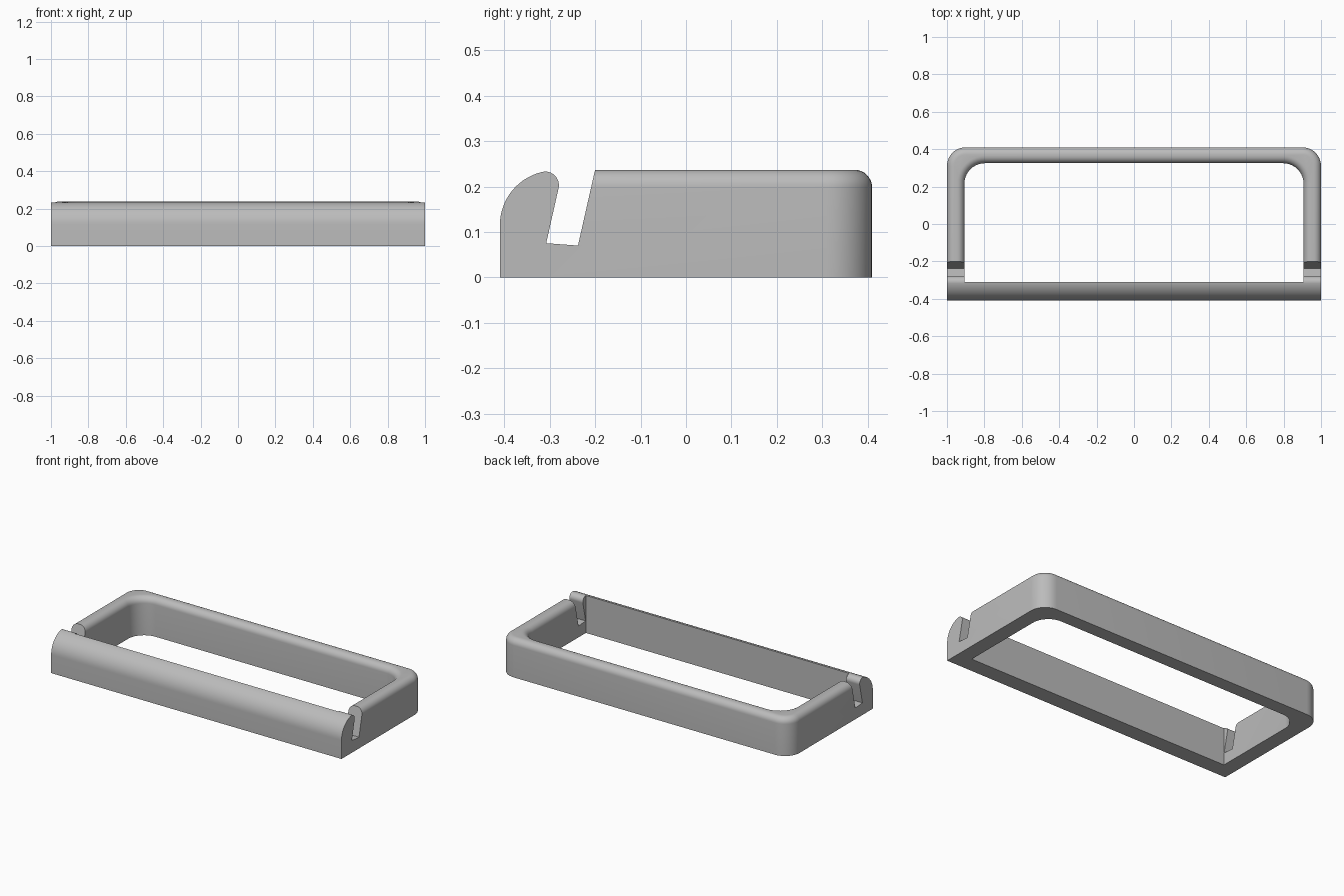
import bpy, bmesh
from math import sin, cos, radians
from mathutils import Vector

cube = bpy.data.objects.get("Cube")
if cube:
    bpy.data.objects.remove(cube, do_unlink=True)

mat = bpy.data.materials.new("plain_grey")
mat.use_nodes = True
GREY = (0.5, 0.5, 0.5, 1)
mat.diffuse_color = GREY
mat.node_tree.nodes["Principled BSDF"].inputs["Base Color"].default_value = GREY

TOP, BACK, INNER_BACK, INNER_X, FRONT_IN = 0.237, 0.41, 0.325, 0.907, -0.308


def arc(cx, cy, r, a, b, n=10):
    angles = [radians(a + (b - a) * i / n) for i in range(n + 1)]
    return [(cx + r * cos(t), cy + r * sin(t)) for t in angles]


def prism(name, pts, axis, lo, hi, fillet=0):
    """Extrude a yz profile along x, or an xy plan along z."""
    bm = bmesh.new()
    place = (lambda p: (lo, *p)) if axis == "x" else (lambda p: (*p, lo))
    face = bm.faces.new([bm.verts.new(place(p)) for p in pts])
    ext = bmesh.ops.extrude_face_region(bm, geom=[face])
    step = Vector((hi - lo, 0, 0)) if axis == "x" else Vector((0, 0, hi - lo))
    bmesh.ops.translate(bm, vec=step,
                        verts=[v for v in ext["geom"] if isinstance(v, bmesh.types.BMVert)])
    bmesh.ops.recalc_face_normals(bm, faces=bm.faces)
    if fillet:
        # round the top rim except at the open ends
        rim = [e for e in bm.edges if all(abs(v.co.z - hi) < 1e-5 for v in e.verts)
               and not all(abs(v.co.y - FRONT_IN) < 1e-5 for v in e.verts)]
        bmesh.ops.bevel(bm, geom=rim, offset=fillet, segments=8, profile=0.5,
                        affect="EDGES", clamp_overlap=False)
    mesh = bpy.data.meshes.new(name)
    bm.to_mesh(mesh)
    bm.free()
    mesh.materials.append(mat)
    obj = bpy.data.objects.new(name, mesh)
    bpy.context.collection.objects.link(obj)
    return obj


def combine(obj, other, operation):
    mod = obj.modifiers.new(operation.lower(), "BOOLEAN")
    mod.operation, mod.solver, mod.object = operation, "EXACT", other
    bpy.context.view_layer.objects.active = obj
    bpy.ops.object.modifier_apply(modifier=mod.name)
    bpy.data.objects.remove(other, do_unlink=True)


# U-shaped rail: two arms and the back bar, with a rounded top
r_out, r_in = 0.1, 0.11
half_out = [(1, FRONT_IN)] + arc(1 - r_out, BACK - r_out, r_out, 0, 90)
half_in = arc(INNER_X - r_in, INNER_BACK - r_in, r_in, 90, 0) + [(INNER_X, FRONT_IN)]


def mirrored(pts):
    return [(-x, y) for x, y in reversed(pts)]


plan = half_out + mirrored(half_out) + mirrored(half_in) + half_in
frame = prism("clip_frame", plan, "z", 0, TOP, fillet=0.039)

# slanted slot across both arms
slot = [(-0.36, 0.079), (-0.238, 0.07), (-0.186, 0.3), (-0.36, 0.3)]
combine(frame, prism("slot_cutter", slot, "x", -1.2, 1.2), "DIFFERENCE")

# front bar with a curved face and a hooked lip
profile = [(FRONT_IN, 0), (-0.41, 0)]
profile += arc(-0.2897, 0.115, 0.1203, 180, 103, 14)
profile += arc(-0.31, 0.203, 0.03, 103, -12.6, 12)[1:]
profile += [(FRONT_IN, 0.075)]
bar = prism("front_bar", profile, "x", -1, 1)

# the lip overhangs only at the arms
gap = [(-INNER_X, -0.31), (INNER_X, -0.31), (INNER_X, 0), (-INNER_X, 0)]
combine(bar, prism("gap_cutter", gap, "z", -0.1, 0.4), "DIFFERENCE")
combine(frame, bar, "UNION")

bpy.ops.object.select_all(action="DESELECT")
frame.select_set(True)
bpy.context.view_layer.objects.active = frame
bpy.ops.object.shade_smooth_by_angle(angle=radians(30))
